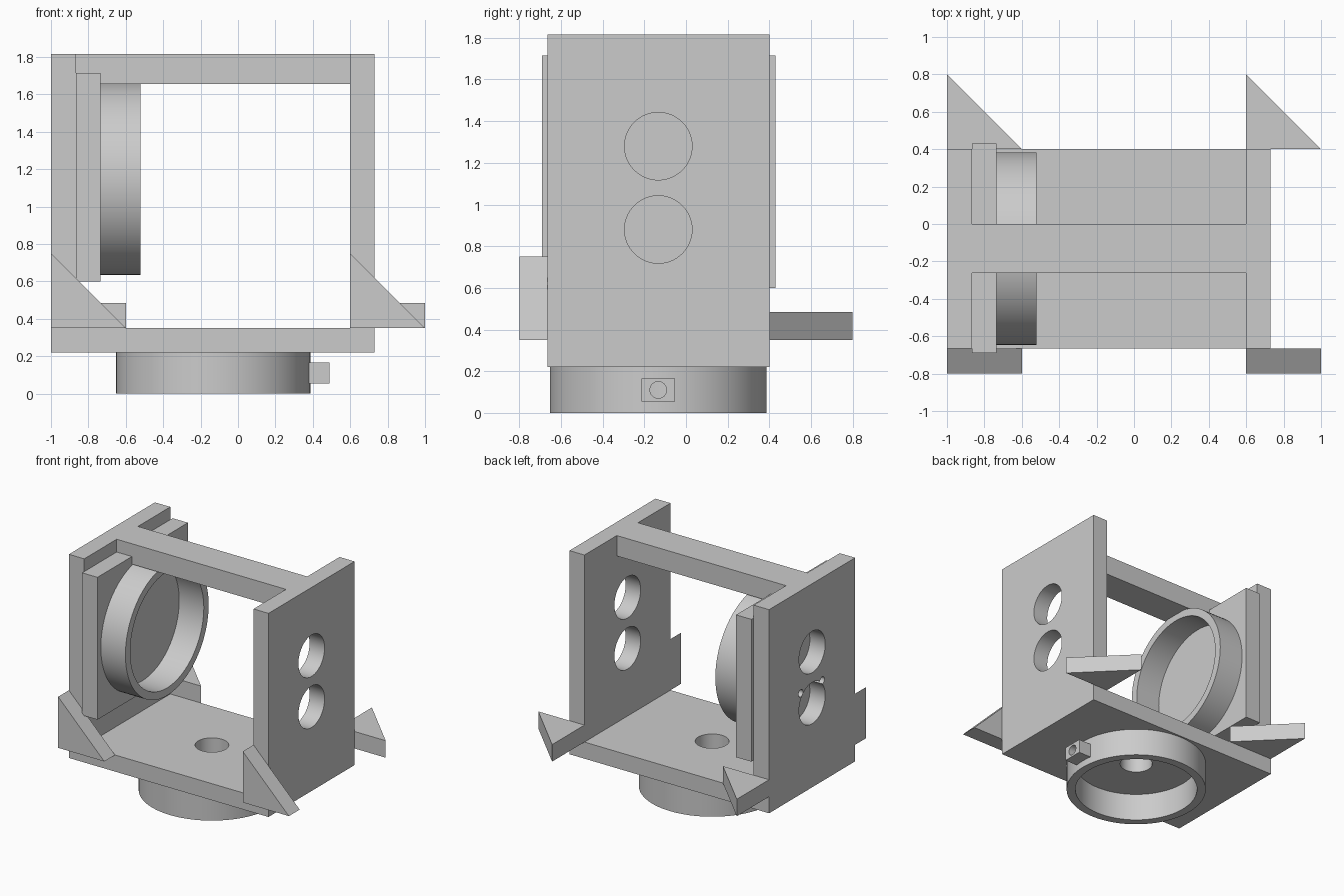
import bpy, bmesh, math
from mathutils import Vector

cube = bpy.data.objects.get("Cube")
if cube:
    bpy.data.objects.remove(cube, do_unlink=True)

grey = bpy.data.materials.new("light_grey_plastic")
grey.use_nodes = True
colour = (0.6, 0.6, 0.6, 1)
grey.diffuse_color = colour
grey.node_tree.nodes["Principled BSDF"].inputs["Base Color"].default_value = colour


def prism(name, outline, depth):
    """Extrude a planar outline along the depth vector."""
    bm = bmesh.new()
    face = bm.faces.new([bm.verts.new(p) for p in outline])
    new = bmesh.ops.extrude_face_region(bm, geom=[face])["geom"]
    verts = [v for v in new if isinstance(v, bmesh.types.BMVert)]
    bmesh.ops.translate(bm, verts=verts, vec=Vector(depth))
    bmesh.ops.recalc_face_normals(bm, faces=bm.faces)
    mesh = bpy.data.meshes.new(name)
    bm.to_mesh(mesh)
    bm.free()
    mesh.materials.append(grey)
    obj = bpy.data.objects.new(name, mesh)
    bpy.context.collection.objects.link(obj)
    return obj


def box(name, x, y, z):
    outline = [(x[0], y[0], z[0]), (x[1], y[0], z[0]), (x[1], y[1], z[0]), (x[0], y[1], z[0])]
    return prism(name, outline, (0, 0, z[1] - z[0]))


def cylinder(name, start, radius, length, axis, sides=96):
    """Cylinder from a start point along the x or z axis."""
    outline = []
    for i in range(sides):
        a = 2 * math.pi * i / sides
        u, v = radius * math.cos(a), radius * math.sin(a)
        offset = (0, u, v) if axis == "x" else (u, v, 0)
        outline.append(Vector(start) + Vector(offset))
    return prism(name, outline, (length, 0, 0) if axis == "x" else (0, 0, length))


def cut(obj, cutter):
    mod = obj.modifiers.new("cut", "BOOLEAN")
    mod.operation = "DIFFERENCE"
    mod.solver = "EXACT"
    mod.object = cutter
    bpy.context.view_layer.objects.active = obj
    bpy.ops.object.modifier_apply(modifier=mod.name)
    bpy.data.objects.remove(cutter, do_unlink=True)


def smooth(obj):
    bpy.ops.object.select_all(action="DESELECT")
    obj.select_set(True)
    bpy.context.view_layer.objects.active = obj
    bpy.ops.object.shade_smooth_by_angle(angle=math.radians(30))


MID = -0.133          # shared centre of holes and rings
FRONT, BACK = -0.665, 0.4
FLOOR, DECK, TOP = 0.22, 0.35, 1.815
LEFT_IN, RIGHT_IN, RIGHT_OUT = -0.867, 0.6, 0.73

# U-shaped frame: floor plate and two side walls
profile = [(-1, FLOOR), (RIGHT_OUT, FLOOR), (RIGHT_OUT, TOP), (RIGHT_IN, TOP),
           (RIGHT_IN, DECK), (LEFT_IN, DECK), (LEFT_IN, TOP), (-1, TOP)]
frame = prism("frame", [(x, FRONT, z) for x, z in profile], (0, BACK - FRONT, 0))

# Paired wall holes, floor hole and small screw holes
for z in (0.88, 1.28):
    cut(frame, cylinder("hole_right", (0.5, MID, z), 0.162, 0.4, "x"))
    cut(frame, cylinder("hole_left", (-1.1, MID, z), 0.162, 0.4, "x"))
for y in (MID - 0.125, MID + 0.14):
    cut(frame, cylinder("screw_hole", (-1.1, y, 1.01), 0.028, 0.4, "x", 24))
cut(frame, cylinder("floor_hole", (MID, MID, 0.1), 0.12, 0.4, "z"))
smooth(frame)

# Top crossbar
box("top_crossbar", (LEFT_IN, RIGHT_IN), (-0.263, 0), (1.655, TOP))

# Mounting plate and its ring on the inside of one wall
box("ring_plate", (LEFT_IN, -0.735), (-0.69, 0.43), (0.6, 1.715))
side_ring = cylinder("side_ring", (-0.735, MID, 1.148), 0.515, 0.213, "x")
cut(side_ring, cylinder("bore", (-0.8, MID, 1.148), 0.455, 0.4, "x"))
smooth(side_ring)

# Socket ring under the floor with a drilled clamp block
base_ring = cylinder("base_ring", (MID, MID, 0), 0.52, FLOOR, "z")
cut(base_ring, cylinder("bore", (MID, MID, -0.1), 0.455, 0.5, "z"))
clamp_block = box("clamp_block", (0.365, 0.49), (MID - 0.08, MID + 0.08), (0.055, 0.165))
for part in (base_ring, clamp_block):
    cut(part, cylinder("bolt_hole", (0.2, MID, 0.11), 0.04, 0.4, "x", 32))
    smooth(part)

# Triangular brackets: upright at the front, flat at the back
LEG, THICK = 0.4, 0.133
for side, x in (("right", -1), ("left", RIGHT_IN)):
    prism("front_bracket_" + side,
          [(x, FRONT, DECK), (x + LEG, FRONT, DECK), (x, FRONT, DECK + LEG)], (0, -THICK, 0))
    prism("back_bracket_" + side,
          [(x, BACK, DECK), (x + LEG, BACK, DECK), (x, BACK + LEG, DECK)], (0, 0, THICK))
